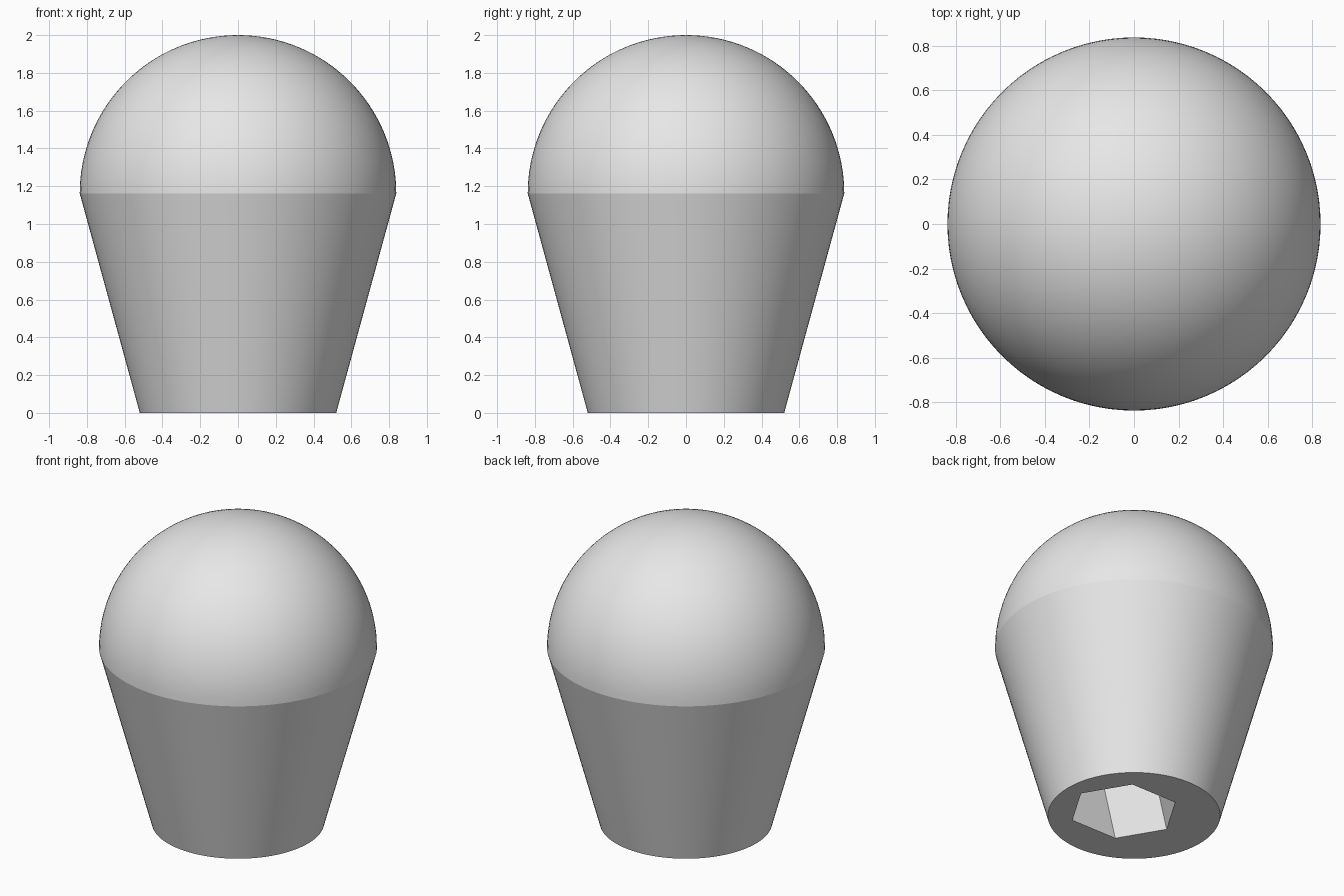
import bpy, bmesh, math
from mathutils import Matrix, Vector

default = bpy.data.objects.get("Cube")
if default:
    bpy.data.objects.remove(default, do_unlink=True)

RADIUS = 0.838       # dome radius
BASE_RADIUS = 0.52   # radius of the flat foot
SEAM = 2 - RADIUS    # height where the dome meets the taper
TILT = math.atan((RADIUS - BASE_RADIUS) / SEAM)
SEGMENTS = 96
RINGS = 32

grey = bpy.data.materials.new("light grey")
grey.use_nodes = True
grey.diffuse_color = (0.8, 0.8, 0.8, 1)
grey.node_tree.nodes["Principled BSDF"].inputs["Base Color"].default_value = grey.diffuse_color


def make_object(name, bm):
    bmesh.ops.recalc_face_normals(bm, faces=bm.faces)
    mesh = bpy.data.meshes.new(name)
    bm.to_mesh(mesh)
    bm.free()
    mesh.materials.append(grey)
    obj = bpy.data.objects.new(name, mesh)
    bpy.context.collection.objects.link(obj)
    return obj


# Knob: a tapered grip with a round dome, turned from one profile
profile = [(0, 0), (BASE_RADIUS, 0)]
for i in range(RINGS + 1):
    a = math.pi / 2 * i / RINGS
    profile.append((RADIUS * math.cos(a), SEAM + RADIUS * math.sin(a)))
profile[-1] = (0, 2)

bm = bmesh.new()
verts = [bm.verts.new((r, 0, z)) for r, z in profile]
edges = [bm.edges.new(pair) for pair in zip(verts, verts[1:])]
bmesh.ops.spin(bm, geom=verts + edges, axis=(0, 0, 1), cent=(0, 0, 0),
               angle=2 * math.pi, steps=SEGMENTS, use_merge=True)
bmesh.ops.remove_doubles(bm, verts=bm.verts, dist=1e-4)
# One flat face for the foot
foot = [f for f in bm.faces if all(v.co.z < 1e-4 for v in f.verts)]
bmesh.ops.dissolve_faces(bm, faces=foot, use_verts=True)
knob = make_object("knob", bm)

# Hexagonal socket bored parallel to the taper on the +x side
bm = bmesh.new()
bmesh.ops.create_cone(bm, cap_ends=True, segments=6, radius1=0.325, radius2=0.325, depth=1.2)
for v in bm.verts:
    v.co.z += 0.3
spin = min(math.atan2(v.co.y, v.co.x) % (math.pi / 3) for v in bm.verts)
bmesh.ops.rotate(bm, verts=bm.verts, matrix=Matrix.Rotation(-spin, 3, 'Z'))
bmesh.ops.rotate(bm, verts=bm.verts, matrix=Matrix.Rotation(TILT, 3, 'Y'))
bmesh.ops.translate(bm, verts=bm.verts, vec=Vector((0.08, 0, 0)))
cutter = make_object("socket_cutter", bm)
cutter.hide_render = True

cut = knob.modifiers.new("socket", 'BOOLEAN')
cut.operation = 'DIFFERENCE'
cut.solver = 'EXACT'
cut.object = cutter

bpy.ops.object.select_all(action='DESELECT')
knob.select_set(True)
bpy.context.view_layer.objects.active = knob
bpy.ops.object.modifier_apply(modifier=cut.name)
bpy.data.objects.remove(cutter, do_unlink=True)

# Smooth skin; the foot rim and socket edges stay sharp
bpy.ops.object.shade_smooth_by_angle(angle=math.radians(14))
